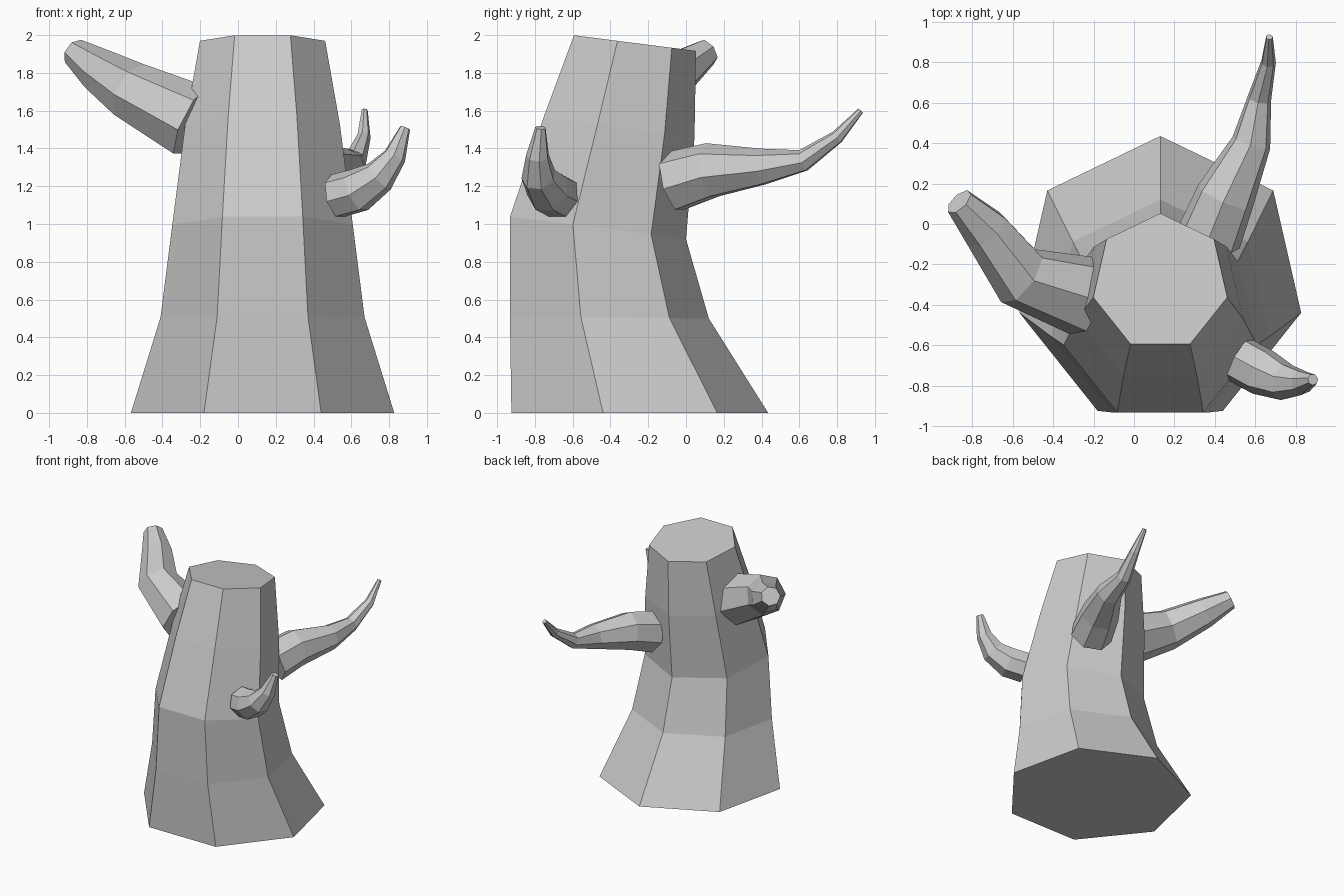
import bpy
import bmesh
from math import sin, cos, tau
from mathutils import Vector

if "Cube" in bpy.data.objects:
    bpy.data.objects.remove(bpy.data.objects["Cube"])

SIDES = 7


def loft(name, rings):
    """Skin a list of equal-length point rings and cap both ends."""
    bm = bmesh.new()
    loops = [[bm.verts.new(p) for p in ring] for ring in rings]
    for a, b in zip(loops, loops[1:]):
        for i in range(SIDES):
            j = (i + 1) % SIDES
            bm.faces.new((a[i], a[j], b[j], b[i]))
    bm.faces.new(loops[0][::-1])
    bm.faces.new(loops[-1])
    bmesh.ops.recalc_face_normals(bm, faces=bm.faces[:])
    mesh = bpy.data.meshes.new(name)
    bm.to_mesh(mesh)
    bm.free()
    obj = bpy.data.objects.new(name, mesh)
    bpy.context.collection.objects.link(obj)
    return obj


def trunk_ring(cy, z, r, slope):
    """Heptagon with a corner at the back, dropping by slope along y."""
    ring = []
    for i in range(SIDES):
        a = tau * i / SIDES
        dy = r * cos(a)
        ring.append((0.13 - r * sin(a), cy + dy, z + slope * dy))
    return ring


def branch(name, path):
    """Tapered tube through (x, y, z, radius) points, rings square to the path."""
    pts = [Vector(p[:3]) for p in path]
    dirs = [(b - a).normalized() for a, b in zip(pts, pts[1:])]
    tangents = [dirs[0]] + [(a + b).normalized() for a, b in zip(dirs, dirs[1:])] + [dirs[-1]]
    up = Vector((0, 0, 1))
    rings, prev = [], None
    for p, t, (_, _, _, r) in zip(pts, tangents, path):
        if prev is not None:
            up = prev.rotation_difference(t) @ up
        prev = t
        side = t.cross(up).normalized()
        up = side.cross(t).normalized()
        rings.append([p + r * (cos(tau * i / SIDES) * up + sin(tau * i / SIDES) * side)
                      for i in range(SIDES)])
    return loft(name, rings)


# Bent, flared trunk: centre y, height, radius, tilt
loft("trunk", [trunk_ring(*r) for r in (
    (-0.28, 0.0, 0.715, 0.0),
    (-0.433, 0.505, 0.554, -0.01),
    (-0.49, 0.983, 0.49, -0.128),
    (-0.375, 1.515, 0.42, -0.135),
    (-0.287, 1.96, 0.34, -0.128),
)])

# Thick blunt branch on the left
branch("left_branch", [
    (-0.24, -0.36, 1.54, 0.205),
    (-0.56, -0.26, 1.70, 0.16),
    (-0.73, -0.03, 1.81, 0.12),
    (-0.865, 0.11, 1.91, 0.075),
])

# Long curling branch at the back right
branch("back_branch", [
    (0.37, -0.07, 1.22, 0.165),
    (0.45, 0.13, 1.28, 0.15),
    (0.58, 0.40, 1.30, 0.10),
    (0.62, 0.62, 1.335, 0.06),
    (0.665, 0.80, 1.46, 0.037),
    (0.67, 0.925, 1.60, 0.017),
])

# Short hooked branch at the front right
branch("front_branch", [
    (0.52, -0.67, 1.145, 0.12),
    (0.63, -0.73, 1.175, 0.12),
    (0.745, -0.78, 1.25, 0.093),
    (0.83, -0.785, 1.36, 0.062),
    (0.885, -0.77, 1.51, 0.028),
])
